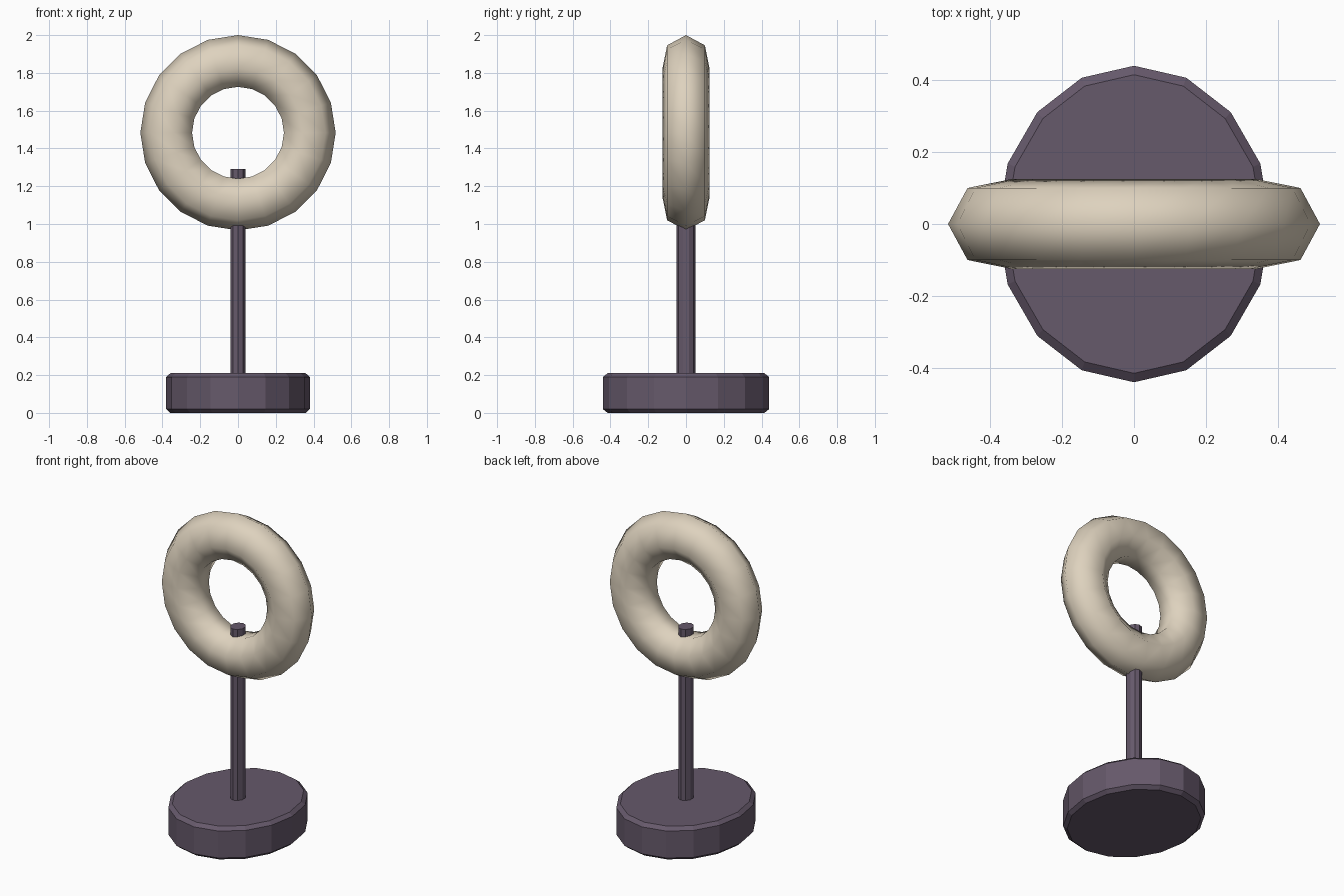
import bpy, bmesh, math

if "Cube" in bpy.data.objects:
    bpy.data.objects.remove(bpy.data.objects["Cube"])


def material(name, color):
    m = bpy.data.materials.new(name)
    m.diffuse_color = (*color, 1)
    m.use_nodes = True
    m.node_tree.nodes["Principled BSDF"].inputs["Base Color"].default_value = m.diffuse_color
    return m


purple = material("dusky purple", (0.133, 0.100, 0.147))
cream = material("warm cream", (0.73, 0.645, 0.515))


def finish(name, bm, mat):
    bmesh.ops.recalc_face_normals(bm, faces=bm.faces[:])
    me = bpy.data.meshes.new(name)
    bm.to_mesh(me)
    bm.free()
    me.materials.append(mat)
    ob = bpy.data.objects.new(name, me)
    bpy.context.collection.objects.link(ob)
    return ob


def bridge(bm, a, b):
    n = len(a)
    for i in range(n):
        j = (i + 1) % n
        bm.faces.new((a[i], a[j], b[j], b[i]))


def stack(name, profile, sides, mat):
    """Capped elliptical rings; profile rows are (x radius, y radius, z)."""
    bm = bmesh.new()
    rings = []
    for rx, ry, z in profile:
        rings.append([bm.verts.new((rx * math.sin(t), ry * math.cos(t), z))
                      for t in (2 * math.pi * i / sides for i in range(sides))])
    for a, b in zip(rings, rings[1:]):
        bridge(bm, a, b)
    bm.faces.new(rings[0])
    bm.faces.new(rings[-1])
    return finish(name, bm, mat)


# Oval base with chamfered rims
stack("base", [(0.358, 0.415, 0), (0.38, 0.44, 0.02),
               (0.38, 0.44, 0.19), (0.358, 0.415, 0.21)], 16, purple)

# Post passing through the bottom of the ring
stack("post", [(0.043, 0.05, 0.15), (0.043, 0.05, 1.29)], 10, purple)

# Upright ring, slightly flattened front to back
R, r, ry, zc = 0.373, 0.144, 0.128, 1.483
bm = bmesh.new()
rings = []
for i in range(20):
    t = 2 * math.pi * i / 20
    ring = []
    for k in range(7):
        p = 2 * math.pi * k / 7
        d = R + r * math.cos(p)
        ring.append(bm.verts.new((d * math.sin(t), ry * math.sin(p), zc + d * math.cos(t))))
    rings.append(ring)
for i in range(20):
    bridge(bm, rings[i], rings[(i + 1) % 20])
ring_ob = finish("ring", bm, cream)
for f in ring_ob.data.polygons:
    f.use_smooth = True
